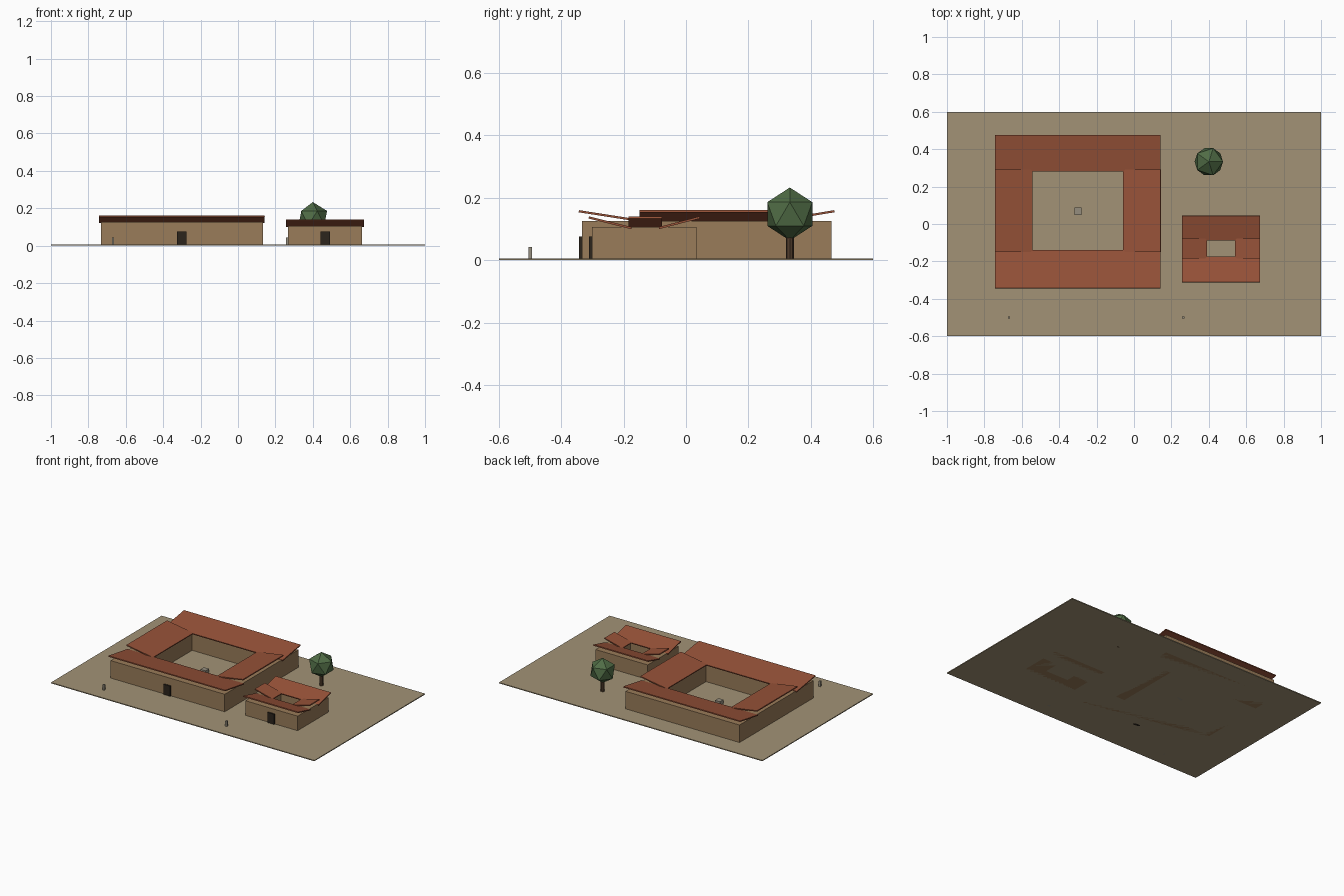
import bpy, math
from mathutils import Matrix

if "Cube" in bpy.data.objects:
    bpy.data.objects.remove(bpy.data.objects["Cube"])


def mat(name, r, g, b):
    m = bpy.data.materials.new(name)
    m.diffuse_color = (r, g, b, 1)
    m.use_nodes = True
    m.node_tree.nodes["Principled BSDF"].inputs["Base Color"].default_value = m.diffuse_color
    return m


EARTH = mat("earth", 0.36, 0.29, 0.18)
MUD = mat("mud_wall", 0.32, 0.2, 0.1)
TILE = mat("roof_tile", 0.31, 0.085, 0.04)
DARK = mat("dark_wood", 0.025, 0.018, 0.012)
BARK = mat("bark", 0.08, 0.045, 0.025)
LEAF = mat("leaf", 0.08, 0.15, 0.06)
STONE = mat("stone", 0.3, 0.27, 0.21)


def box(name, x0, x1, y0, y1, z0, z1, m):
    bpy.ops.mesh.primitive_cube_add(size=1)
    ob = bpy.context.object
    ob.name = name
    ob.data.transform(Matrix.Diagonal((x1 - x0, y1 - y0, z1 - z0, 1)))
    ob.location = ((x0 + x1) / 2, (y0 + y1) / 2, (z0 + z1) / 2)
    ob.data.materials.append(m)
    return ob


def roof(name, x0, x1, y0, y1, z, rise, out):
    """Slab sloping down to the court; out is the outward direction."""
    t = 0.007
    ob = box(name, x0, x1, y0, y1, z - t / 2, z + t / 2, TILE)
    if out[0]:
        a = math.atan2(rise, x1 - x0)
        ob.rotation_euler.y = -out[0] * a
        ob.data.transform(Matrix.Scale(1 / math.cos(a), 4, (1, 0, 0)))
    else:
        a = math.atan2(rise, y1 - y0)
        ob.rotation_euler.x = out[1] * a
        ob.data.transform(Matrix.Scale(1 / math.cos(a), 4, (0, 1, 0)))


def house(name, outer, court, height, zc, rise, door):
    """Four wings round an open court, roofs draining inwards."""
    x0, x1, y0, y1 = outer
    a0, a1, b0, b1 = court
    e = 0.01
    # roofs overhang the walls by e on both sides
    wings = {
        "front": (x0, x1, y0, b0, (0, -1)),
        "back": (x0, x1, b1, y1, (0, 1)),
        "left": (x0, a0, b0 - e, b1 + e, (-1, 0)),
        "right": (a1, x1, b0 - e, b1 + e, (1, 0)),
    }
    for side, (p, q, r, s, out) in wings.items():
        roof(f"{name}_{side}_roof", p, q, r, s, zc, rise, out)
        g = 0 if out[0] else e
        box(f"{name}_{side}_wing", p + e, q - e, r + g, s - g, 0, height, MUD)
    box(name + "_door", door - 0.025, door + 0.025, y0 + 0.001, y0 + 0.02, 0, 0.076, DARK)


# ground
box("ground", -1, 1, -0.6, 0.6, 0, 0.006, EARTH)

# houses
house("large_house", (-0.743, 0.143, -0.344, 0.476), (-0.542, -0.058, -0.139, 0.281),
      0.126, 0.141, 0.032, -0.3)
house("small_house", (0.257, 0.674, -0.312, 0.044), (0.39, 0.54, -0.175, -0.087),
      0.106, 0.12, 0.034, 0.466)

# court basin
box("court_altar", -0.319, -0.281, 0.049, 0.087, 0, 0.03, STONE)

# standing posts before each house
for x in (-0.668, 0.263):
    box("post", x - 0.006, x + 0.006, -0.506, -0.494, 0, 0.043, STONE)

# tree
bpy.ops.mesh.primitive_cylinder_add(vertices=8, radius=0.013, depth=0.1, location=(0.4, 0.333, 0.05))
trunk = bpy.context.object
trunk.name = "tree_trunk"
trunk.data.materials.append(BARK)
bpy.ops.mesh.primitive_ico_sphere_add(subdivisions=1, radius=0.085, location=(0.4, 0.333, 0.148))
crown = bpy.context.object
crown.name = "tree_crown"
crown.data.materials.append(LEAF)
